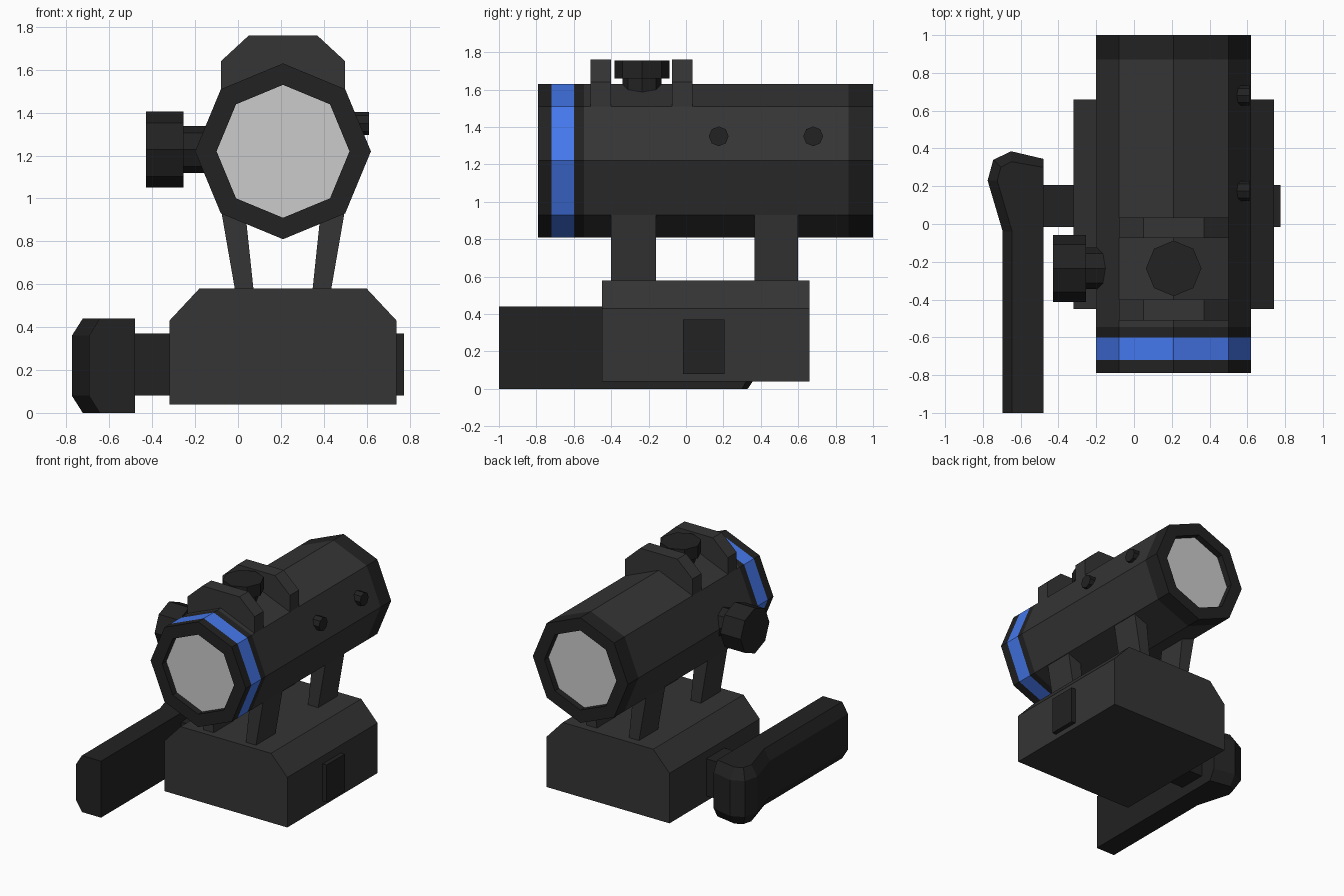
import bpy, bmesh
from math import cos, sin, pi

if "Cube" in bpy.data.objects:
    bpy.data.objects.remove(bpy.data.objects["Cube"])

CX, TZ = 0.21, 1.22          # tube axis position


def material(name, r, g, b):
    m = bpy.data.materials.new(name)
    m.diffuse_color = (r, g, b, 1)
    m.use_nodes = True
    m.node_tree.nodes["Principled BSDF"].inputs["Base Color"].default_value = m.diffuse_color
    return m


body = material("body_black", 0.035, 0.035, 0.035)
dark = material("dark_black", 0.016, 0.016, 0.016)
blue = material("ring_blue", 0.06, 0.19, 0.85)


def loft(name, rings, mat=None, caps=True):
    """Skin a series of equal-length point rings."""
    bm = bmesh.new()
    vs = [[bm.verts.new(p) for p in r] for r in rings]
    n = len(rings[0])
    for a, b in zip(vs, vs[1:]):
        for i in range(n):
            j = (i + 1) % n
            bm.faces.new((a[i], a[j], b[j], b[i]))
    if caps:
        bm.faces.new(vs[0][::-1])
        bm.faces.new(vs[-1])
    bmesh.ops.recalc_face_normals(bm, faces=bm.faces)
    me = bpy.data.meshes.new(name)
    bm.to_mesh(me)
    bm.free()
    if mat:
        me.materials.append(mat)
    ob = bpy.data.objects.new(name, me)
    bpy.context.collection.objects.link(ob)
    return ob


def lathe(name, axis, center, profile, mat=None, caps=True):
    """Octagonal turning; profile is (radius, position along axis)."""
    rings = []
    for r, t in profile:
        ring = []
        for i in range(8):
            u, v = center[0] + r * cos(i * pi / 4), center[1] + r * sin(i * pi / 4)
            ring.append({'X': (t, u, v), 'Y': (u, t, v), 'Z': (u, v, t)}[axis])
        rings.append(ring)
    return loft(name, rings, mat, caps)


def extrude_y(name, pts, y0, y1, mat):
    return loft(name, [[(x, y, z) for x, z in pts] for y in (y0, y1)], mat)


def mirrored(pts):
    """Complete a half profile across the tube's centre plane."""
    return pts + [(2 * CX - x, z) for x, z in reversed(pts)]


# Tube, made of bands, with recessed lenses
R, r = 0.41, 0.31
axis = (CX, TZ)
lathe("front_rim", 'Y', axis, [(r, -0.73), (r, -0.79), (R, -0.79), (R, -0.72)], dark, False)
lathe("blue_ring", 'Y', axis, [(R, -0.72), (R, -0.60)], blue, False)
lathe("front_collar", 'Y', axis, [(R, -0.60), (R, -0.545)], dark, False)
lathe("tube_body", 'Y', axis, [(R, -0.545), (R, 0.87)], body, False)
lathe("rear_rim", 'Y', axis, [(R, 0.87), (R, 1.0), (r, 1.0), (r, 0.94)], dark, False)
lathe("front_lens", 'Y', axis, [(r, -0.74), (r, -0.72)])
lathe("rear_lens", 'Y', axis, [(r, 0.93), (r, 0.95)])

# Guards either side of the top knob
guard = mirrored([(-0.08, 1.45), (-0.08, 1.64), (0.05, 1.76)])
for name, y0, y1 in (("front_guard", -0.51, -0.40), ("rear_guard", -0.075, 0.035)):
    extrude_y(name, guard, y0, y1, body)

# Adjustment knobs, each a neck and a wider head
lathe("top_knob", 'Z', (CX, -0.235),
      [(0.105, 1.55), (0.105, 1.66), (0.147, 1.66), (0.147, 1.755)], dark)
lathe("side_knob", 'X', (-0.235, 1.228),
      [(0.11, -0.08), (0.11, -0.255), (0.177, -0.255), (0.177, -0.43)], dark)

# Small screws on the right side
for i, y in enumerate((0.175, 0.68)):
    lathe(f"side_screw_{i + 1}", 'X', (y, 1.35), [(0.053, 0.5), (0.053, 0.612)], dark)

# Four splayed legs
for end, y0, y1 in (("front", -0.40, -0.16), ("rear", 0.365, 0.60)):
    leg = [(-0.01, 0.55), (0.075, 0.55), (0.038, 0.90), (-0.077, 0.935)]
    extrude_y(end + "_leg_left", leg, y0, y1, body)
    extrude_y(end + "_leg_right", [(2 * CX - x, z) for x, z in leg], y0, y1, body)

# Mount base and the clamp bar through it
extrude_y("mount_base", mirrored([(-0.32, 0.04), (-0.32, 0.43), (-0.18, 0.58)]),
          -0.45, 0.66, body)
bar = [(-0.015, 0.08), (0.207, 0.08), (0.207, 0.37), (-0.015, 0.37)]
loft("clamp_bar", [[(x, y, z) for y, z in bar] for x in (-0.49, 0.775)], dark)

# Clamp lever with chamfered outer edges
full = [(-0.48, -1), (-0.695, -1), (-0.695, -0.04), (-0.775, 0.23),
        (-0.745, 0.34), (-0.65, 0.385), (-0.48, 0.345)]
inset = [(-0.48, -1), (-0.645, -1), (-0.645, -0.04), (-0.724, 0.23),
         (-0.705, 0.30), (-0.65, 0.33), (-0.48, 0.30)]
loft("clamp_lever", [[(x, y, z) for x, y in pts] for pts, z in
                     ((inset, 0), (full, 0.08), (full, 0.36), (inset, 0.44))], dark)
